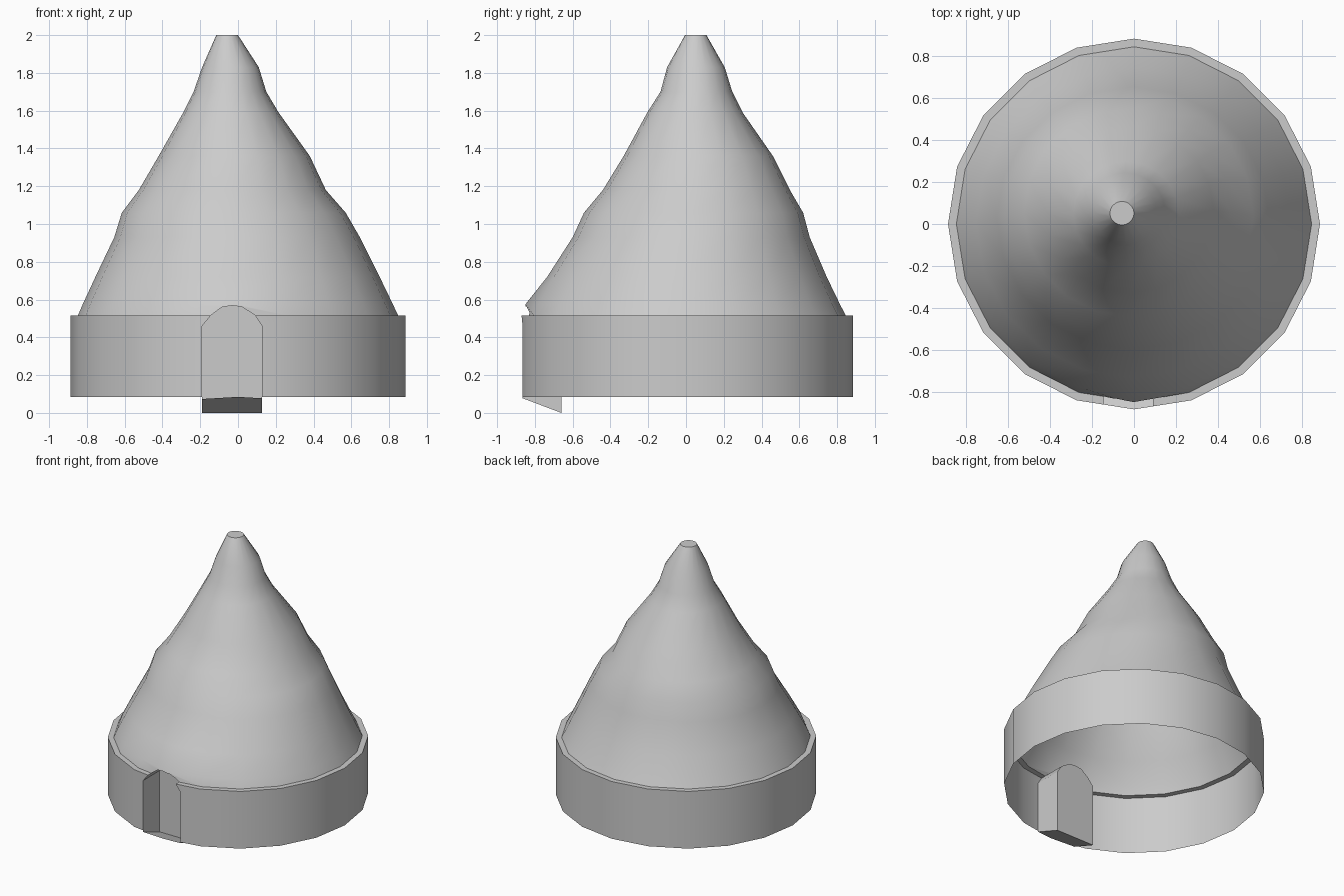
import bpy, bmesh, math

if "Cube" in bpy.data.objects:
    bpy.data.objects.remove(bpy.data.objects["Cube"])

SIDES = 20


def make_object(name, bm):
    bmesh.ops.recalc_face_normals(bm, faces=bm.faces)
    mesh = bpy.data.meshes.new(name)
    bm.to_mesh(mesh)
    bm.free()
    obj = bpy.data.objects.new(name, mesh)
    bpy.context.collection.objects.link(obj)
    return obj


# Round wall, rim and crooked roof: z, min x, max x, min y, max y of each ring
rings = [
    (-0.30, -0.888, 0.888, -0.885, 0.885),   # temporary skirt, removed later
    (0.085, -0.888, 0.888, -0.885, 0.885),
    (0.515, -0.888, 0.888, -0.885, 0.885),
    (0.515, -0.848, 0.848, -0.846, 0.846),
    (0.575, -0.822, 0.82, -0.822, 0.815),
    (0.72, -0.755, 0.75, -0.735, 0.745),
    (0.93, -0.655, 0.645, -0.60, 0.655),
    (1.06, -0.615, 0.57, -0.54, 0.62),
    (1.18, -0.525, 0.465, -0.44, 0.55),
    (1.36, -0.42, 0.38, -0.33, 0.46),
    (1.59, -0.29, 0.215, -0.205, 0.30),
    (1.70, -0.235, 0.15, -0.135, 0.245),
    (1.83, -0.19, 0.11, -0.10, 0.205),
    (2.00, -0.115, 0.0, -0.005, 0.108),
]
bm = bmesh.new()
loops = []
for z, x0, x1, y0, y1 in rings:
    loop = []
    for i in range(SIDES):
        a = 2 * math.pi * i / SIDES
        loop.append(bm.verts.new(((x0 + x1) / 2 + (x1 - x0) / 2 * math.cos(a),
                                  (y0 + y1) / 2 + (y1 - y0) / 2 * math.sin(a), z)))
    loops.append(loop)
loops[4][15].co.y = -0.85                    # roof lifts over the doorway
for a, b in zip(loops, loops[1:]):
    for i in range(SIDES):
        j = (i + 1) % SIDES
        bm.faces.new((a[i], a[j], b[j], b[i]))
bm.faces.new(loops[0][::-1])
bm.faces.new(loops[-1])
hut = make_object("hut_wall_and_roof", bm)

# Arched doorway niche with a floor sloping down towards the inside
arch = [(0.127, 0.46), (0.09, 0.517), (0.02, 0.562), (-0.032, 0.568),
        (-0.085, 0.56), (-0.143, 0.517), (-0.19, 0.46)]
bm = bmesh.new()
ends = []
for y, floor in ((-1.1, 0.166), (-0.66, 0.0)):
    outline = [(-0.19, floor), (0.127, floor)] + arch
    ends.append([bm.verts.new((x, y, z)) for x, z in outline])
n = len(ends[0])
for i in range(n):
    j = (i + 1) % n
    bm.faces.new((ends[0][i], ends[0][j], ends[1][j], ends[1][i]))
bm.faces.new(ends[0][::-1])
bm.faces.new(ends[1])
cutter = make_object("door_cutter", bm)
cutter.hide_render = True

mod = hut.modifiers.new("doorway", 'BOOLEAN')
mod.operation = 'DIFFERENCE'
mod.solver = 'EXACT'
mod.object = cutter
bpy.context.view_layer.objects.active = hut
hut.select_set(True)
bpy.ops.object.modifier_apply(modifier=mod.name)
bpy.data.objects.remove(cutter)

# Remove the skirt so the hut is open underneath
bm = bmesh.new()
bm.from_mesh(hut.data)
skirt = []
for f in bm.faces:
    c = f.calc_center_median()
    if c.z < -0.05 or (c.z < 0.08 and math.hypot(c.x, c.y) > 0.83):
        skirt.append(f)
bmesh.ops.delete(bm, geom=skirt, context='FACES')
bm.to_mesh(hut.data)
bm.free()

bpy.ops.object.shade_smooth_by_angle(angle=math.radians(30))
